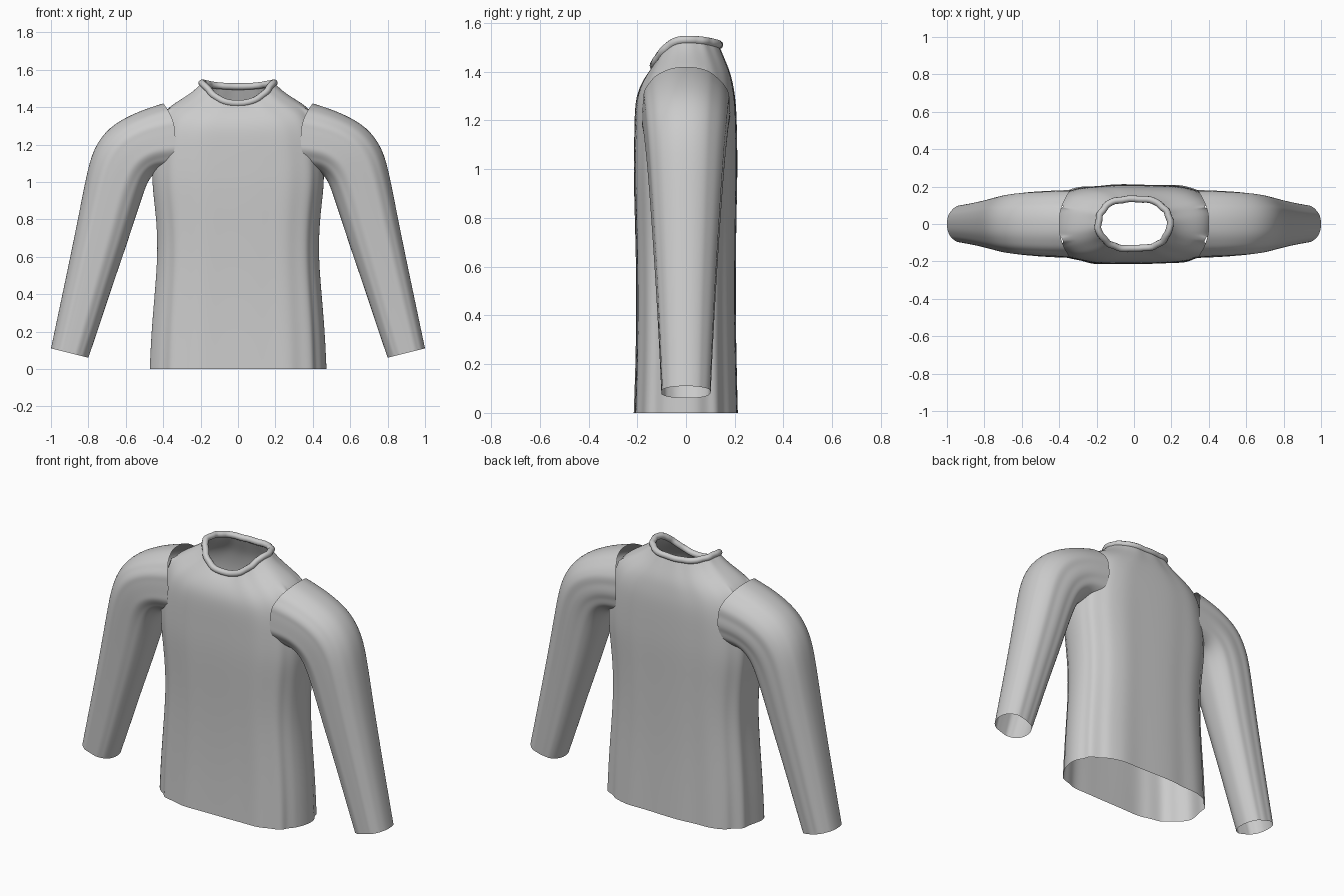
import bpy
from math import sin, cos, pi, copysign

if "Cube" in bpy.data.objects:
    bpy.data.objects.remove(bpy.data.objects["Cube"])

N = 64


def sup(v, n):
    return copysign(abs(v) ** (2 / n), v)


def folds(t, amp):
    # soft cloth ripples around a ring
    return amp * (sin(6 * t + 1) + 0.7 * sin(11 * t + 2.3) + 0.6 * sin(16 * t + 0.4)) / 2


def finish(ob, levels):
    m = ob.modifiers.new("smooth", 'SUBSURF')
    m.levels = m.render_levels = levels
    for p in ob.data.polygons:
        p.use_smooth = True


def loft(name, rings, skip=None, levels=2):
    n = len(rings[0])
    verts = [v for r in rings for v in r]
    faces = []
    for i in range(len(rings) - 1):
        for j in range(n):
            k = (j + 1) % n
            f = (i * n + j, i * n + k, (i + 1) * n + k, (i + 1) * n + j)
            c = [sum(verts[q][a] for q in f) / 4 for a in range(3)]
            if not (skip and skip(c)):
                faces.append(f)
    me = bpy.data.meshes.new(name)
    me.from_pydata(verts, [], faces)
    ob = bpy.data.objects.new(name, me)
    bpy.context.collection.objects.link(ob)
    return ob


def body_ring(a, bf, bb, zs, zf, zb, n, amp):
    pts = []
    for j in range(N):
        t = 2 * pi * j / N
        s = sin(t)
        f = 1 + folds(t, amp)
        b, ze = (bb, zb) if s > 0 else (bf, zf)
        pts.append((a * f * sup(cos(t), n), b * f * sup(s, n), zs + (ze - zs) * s * s))
    return pts


# Torso: half width, front depth, back depth, z at side/front/back, squareness, ripple
body = [
    (.462, .215, .213, 0, 0, 0, 3, .035),
    (.455, .208, .208, .2, .2, .2, 3, .03),
    (.437, .205, .204, .42, .42, .42, 3, .026),
    (.422, .207, .205, .64, .64, .64, 3, .022),
    (.435, .213, .208, .84, .84, .84, 3, .02),
    (.458, .217, .212, 1.0, 1.0, 1.0, 3, .018),
    (.45, .214, .21, 1.14, 1.13, 1.13, 3, .015),
    (.43, .212, .207, 1.28, 1.25, 1.26, 3, .012),
    (.395, .202, .197, 1.385, 1.31, 1.33, 2.8, .012),
    (.305, .182, .185, 1.44, 1.355, 1.39, 2.6, .014),
    (.235, .158, .16, 1.485, 1.39, 1.45, 2.4, .02),
    (.19, .132, .135, 1.53, 1.42, 1.51, 2.4, .03),
]
rings = [body_ring(*r) for r in body]
# armholes are left open inside the sleeves
torso = loft("torso", rings,
             lambda c: abs(c[0]) > .38 and abs(c[1]) < .1 and 1.13 < c[2] < 1.33)
finish(torso, 2)

# Collar: rolled edge following the neckline
cu = bpy.data.curves.new("collar", 'CURVE')
cu.dimensions = '3D'
sp = cu.splines.new('POLY')
sp.points.add(N - 1)
for p, c in zip(sp.points, rings[-1]):
    p.co = (*c, 1)
sp.use_cyclic_u = True
sp.use_smooth = True
cu.bevel_depth = .018
cu.bevel_resolution = 3
bpy.context.collection.objects.link(bpy.data.objects.new("collar", cu))

# Sleeves: outer x, z, inner x, z, depth
sleeve = [
    (.40, 1.42, .40, 1.05, .183),
    (.48, 1.395, .43, 1.05, .18),
    (.57, 1.36, .46, 1.035, .176),
    (.69, 1.295, .488, .99, .17),
    (.775, 1.18, .515, .91, .16),
    (.812, 1.03, .555, .79, .15),
    (.85, .83, .60, .65, .138),
    (.905, .56, .68, .42, .122),
    (.96, .30, .745, .22, .11),
    (1.0, .11, .80, .06, .102),
]
srings = []
for i, (ox, oz, ix, iz, b) in enumerate(sleeve):
    ring = []
    for j in range(48):
        t = 2 * pi * j / 48
        f = 1 + folds(t, .035)
        u = (1 + sup(cos(t), 2.3)) / 2
        bulge = (.065, .03, .01)[i] * sin(t) ** 2 if i < 3 else 0
        ring.append((ix + (ox - ix) * u - bulge, b * f * sup(sin(t), 2.3), iz + (oz - iz) * u))
    srings.append(ring)
arms = loft("sleeves", srings)
mir = arms.modifiers.new("mirror", 'MIRROR')
mir.use_axis[0] = True
mir.use_mirror_merge = False
finish(arms, 2)
